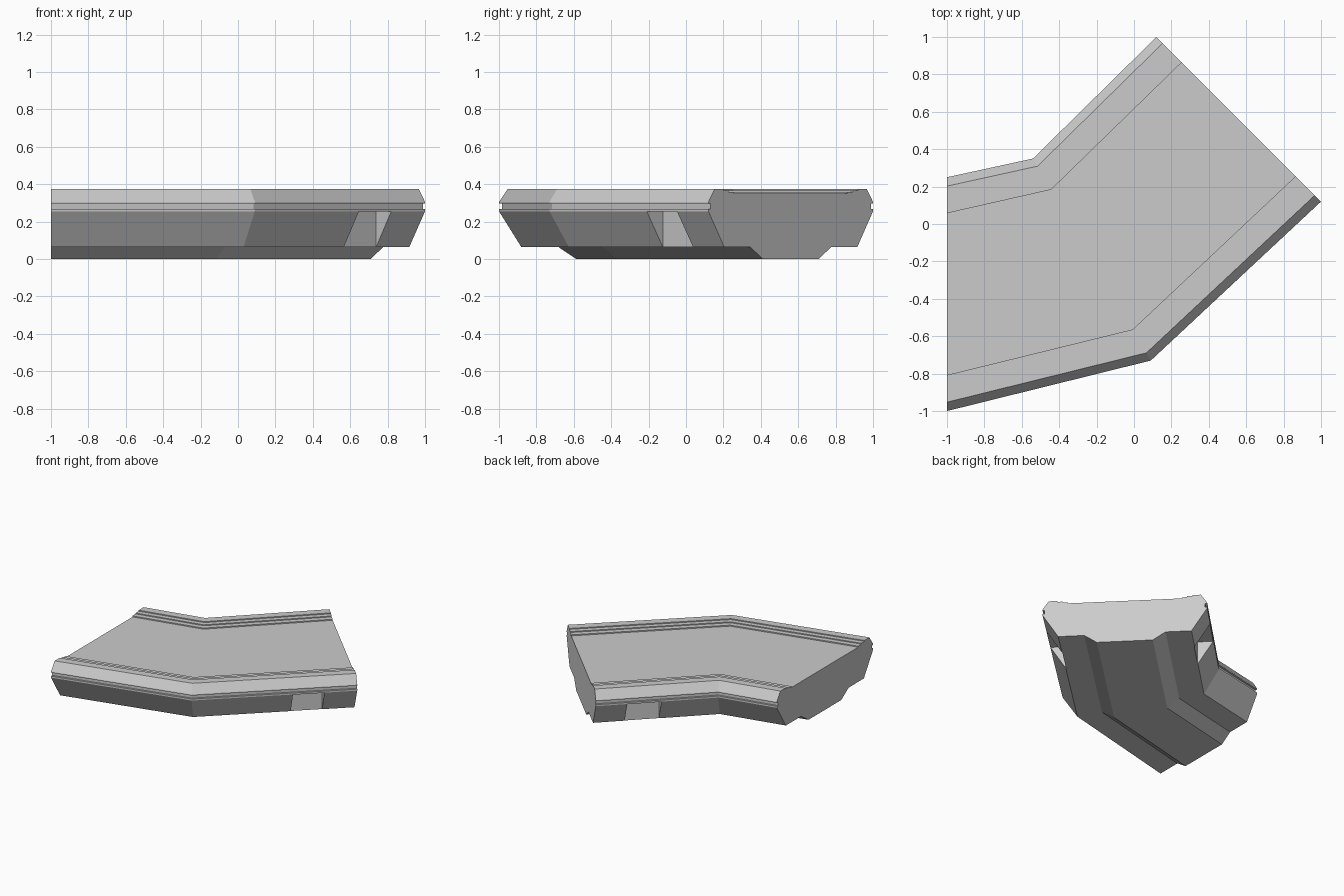
import bpy, bmesh
from mathutils import Vector

cube = bpy.data.objects.get("Cube")
if cube:
    bpy.data.objects.remove(cube, do_unlink=True)

mat = bpy.data.materials.new("light grey")
mat.use_nodes = True
GREY = (0.6, 0.6, 0.6, 1)
mat.diffuse_color = GREY
mat.node_tree.nodes["Principled BSDF"].inputs["Base Color"].default_value = GREY

# Outline of the bent walkway: back and front edge at start, bend and end
BACK = [Vector(p) for p in ((-1, 0.25), (-0.54, 0.35), (0.12, 1))]
FRONT = [Vector(p) for p in ((-1, -1), (0.09, -0.73), (1, 0.12))]

# Half cross-section (fraction of width, height), from keel to deck
HALF = [(0.33, 0), (0.253, 0.065), (0.095, 0.065), (0, 0.255), (0, 0.268),
        (0.013, 0.268), (0.013, 0.296), (0, 0.296), (0, 0.305), (0.038, 0.375),
        (0.09, 0.375), (0.09, 0.367), (0.121, 0.367), (0.121, 0.359),
        (0.154, 0.359), (0.154, 0.35)]
PROFILE = HALF + [(1 - u, z) for u, z in reversed(HALF)]


def at(station, u, z):
    """Point across the walkway; station 0 = start, 1 = bend, 2 = end."""
    i = min(int(station), 1)
    f = station - i
    back = BACK[i].lerp(BACK[i + 1], f)
    front = FRONT[i].lerp(FRONT[i + 1], f)
    p = back.lerp(front, u)
    return Vector((p.x, p.y, z))


def loft(name, rings):
    """Closed solid through a list of matching rings of points."""
    bm = bmesh.new()
    loops = [[bm.verts.new(p) for p in ring] for ring in rings]
    n = len(loops[0])
    for a, b in zip(loops, loops[1:]):
        for i in range(n):
            j = (i + 1) % n
            bm.faces.new((a[i], a[j], b[j], b[i]))
    bm.faces.new(loops[0])
    bm.faces.new(loops[-1])
    bmesh.ops.recalc_face_normals(bm, faces=bm.faces)
    me = bpy.data.meshes.new(name)
    bm.to_mesh(me)
    bm.free()
    me.materials.append(mat)
    ob = bpy.data.objects.new(name, me)
    bpy.context.collection.objects.link(ob)
    return ob


# Walkway body
walkway = loft("walkway", [[at(s, u, z) for u, z in PROFILE] for s in (0, 1, 2)])

# Upright recesses under the rim on both sides of the angled stretch
for name, inner, outer, s0, s1 in (("back", 0.097, -0.1, 1.48, 1.75),
                                   ("front", 0.903, 1.1, 1.605, 1.80)):
    box = [(inner, 0.03), (outer, 0.03), (outer, 0.253), (inner, 0.253)]
    # Square the side walls to the inner wall line
    a, b = at(s0, inner, 0), at(s1, inner, 0)
    run = (b - a).normalized()
    side = Vector((run.y, -run.x, 0)) * (0.2 if outer > 1 else -0.2)
    rings = [[p + (side if u == outer else Vector()) + Vector((0, 0, z))
              for u, z in box] for p in (a, b)]
    cutter = loft(name + "_recess_cutter", rings)
    cutter.hide_render = True
    cutter.hide_viewport = True
    mod = walkway.modifiers.new(name + "_recess", 'BOOLEAN')
    mod.operation = 'DIFFERENCE'
    mod.solver = 'EXACT'
    mod.object = cutter
